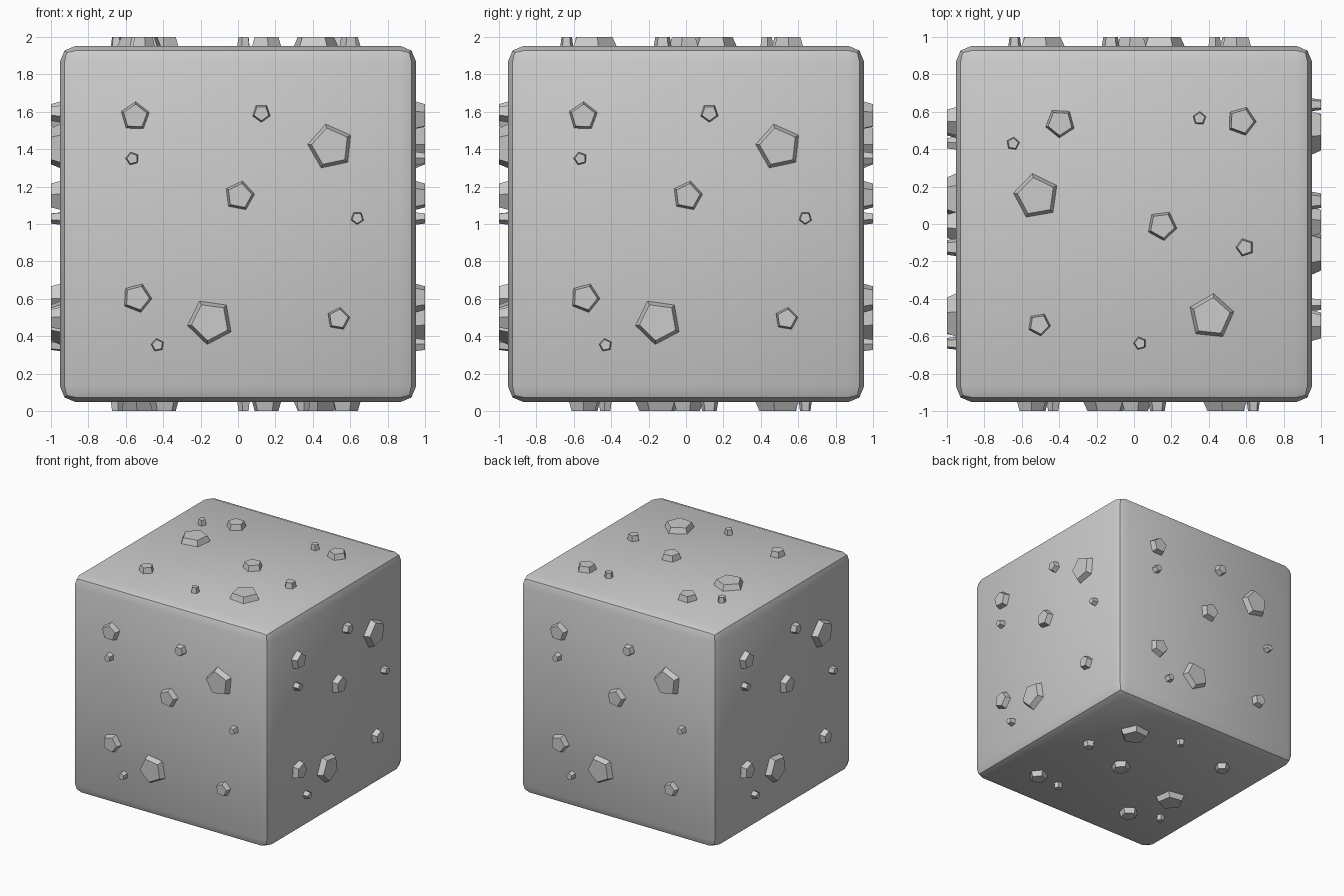
import bpy, bmesh
from math import radians, pi
from mathutils import Matrix, Vector

if "Cube" in bpy.data.objects:
    bpy.data.objects.remove(bpy.data.objects["Cube"])

HALF = 0.953      # half width of the body
TOP = 1.0         # distance of stud tops from the centre
LIFT = Matrix.Translation((0, 0, 1))

# stud pattern of one face: u, v, radius, rotation in degrees
STUDS = [
    (-0.55, 0.575, 0.08, 88), (-0.565, 0.35, 0.037, 105),
    (0.125, 0.593, 0.05, 54), (0.495, 0.413, 0.125, 102),
    (0.008, 0.15, 0.082, 79), (0.638, 0.032, 0.036, 52),
    (-0.54, -0.395, 0.081, 69), (-0.148, -0.522, 0.125, 46),
    (-0.43, -0.647, 0.036, 100), (0.537, -0.507, 0.063, 81),
]


def finish(bm, name):
    mesh = bpy.data.meshes.new(name)
    bm.to_mesh(mesh)
    bm.free()
    obj = bpy.data.objects.new(name, mesh)
    bpy.context.collection.objects.link(obj)
    return obj


# rounded cube body
bm = bmesh.new()
bmesh.ops.create_cube(bm, size=2 * HALF, matrix=LIFT)
bmesh.ops.bevel(bm, geom=bm.edges[:], offset=0.087, offset_type='OFFSET',
                segments=2, profile=0.5, affect='EDGES')
body = finish(bm, "body")
bpy.context.view_layer.objects.active = body
body.select_set(True)
bpy.ops.object.shade_smooth_by_angle(angle=radians(30))
body.select_set(False)


# tapered five-sided studs, one set per face
def add_studs(name, face):
    bm = bmesh.new()
    depth = TOP - HALF + 0.003
    for u, v, r, deg in STUDS:
        place = (LIFT @ face @ Matrix.Translation((u, v, TOP - depth / 2))
                 @ Matrix.Rotation(radians(deg), 4, 'Z'))
        ring = Matrix.Rotation(2 * pi / 5, 3, 'Z')
        low, high = Vector((r, 0, -depth / 2)), Vector((r * 0.82, 0, depth / 2))
        lows, highs = [], []
        for _ in range(5):
            lows.append(bm.verts.new(place @ low))
            highs.append(bm.verts.new(place @ high))
            low, high = ring @ low, ring @ high
        bm.faces.new(highs)
        bm.faces.new(lows[::-1])
        for i in range(5):
            j = (i + 1) % 5
            bm.faces.new((lows[i], lows[j], highs[j], highs[i]))
    finish(bm, name)


front = Matrix.Rotation(pi / 2, 4, 'X')
for k, side in enumerate(("front", "right", "back", "left")):
    add_studs(side + "_studs", Matrix.Rotation(k * pi / 2, 4, 'Z') @ front)
top = Matrix.Rotation(-pi / 2, 4, 'Z')
add_studs("top_studs", top)
add_studs("bottom_studs", Matrix.Rotation(pi, 4, 'X') @ top)
